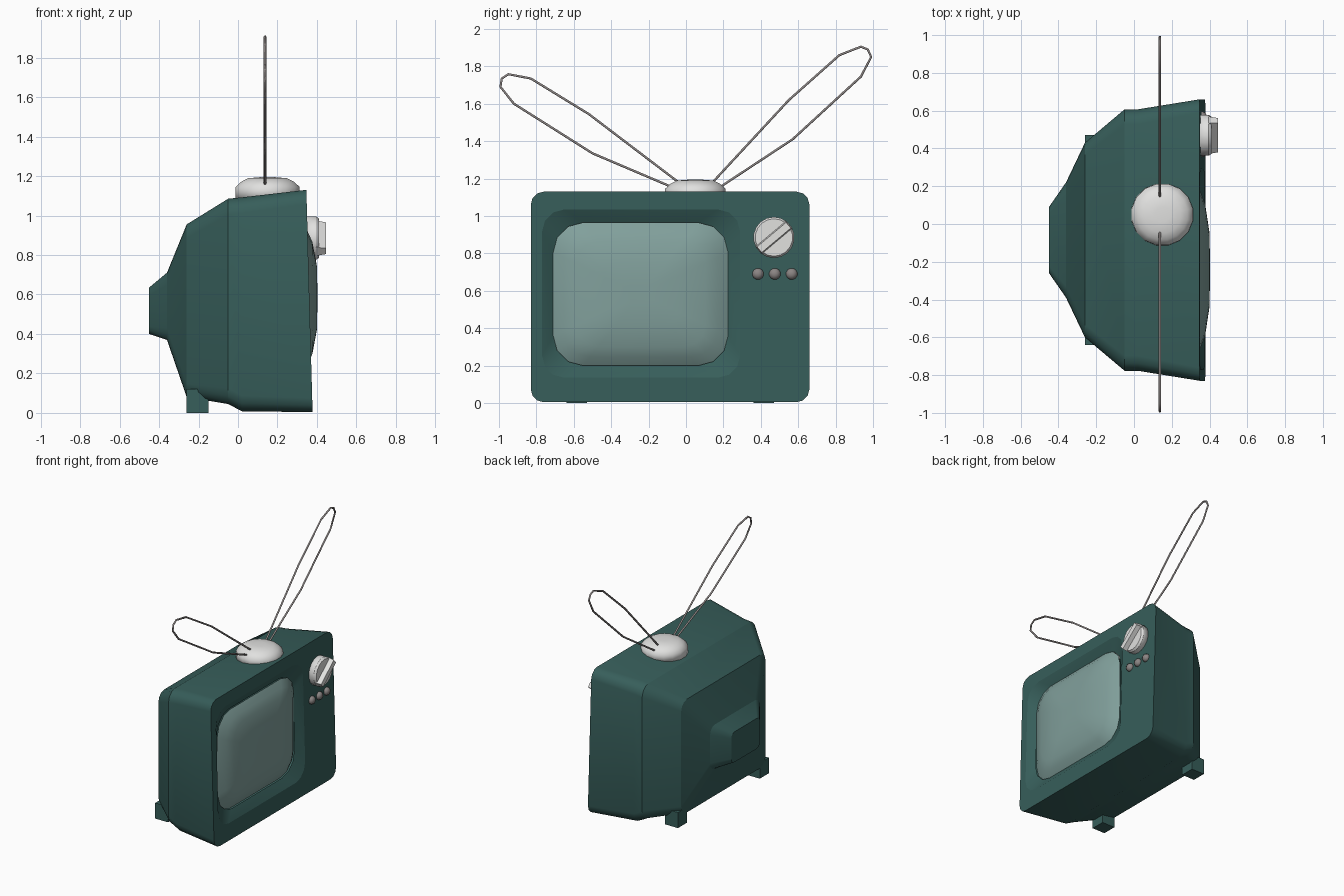
import bpy, bmesh, math
from mathutils import Vector, Matrix

if "Cube" in bpy.data.objects:
    bpy.data.objects.remove(bpy.data.objects["Cube"])


def material(name, rgb):
    m = bpy.data.materials.new(name)
    m.diffuse_color = (*rgb, 1)
    m.use_nodes = True
    m.node_tree.nodes["Principled BSDF"].inputs["Base Color"].default_value = m.diffuse_color
    return m


TEAL = material("teal plastic", (0.038, 0.112, 0.103))
GLASS = material("screen glass", (0.22, 0.35, 0.33))
WHITE = material("white plastic", (0.75, 0.75, 0.74))
GREY = material("grey metal", (0.26, 0.235, 0.23))

CY = -0.085  # centre line of the cabinet in y


def rounded_rect(x, y0, y1, z0, z1, r, lean=0.0, segs=3):
    """Rounded rectangle facing +x; lean tips it back with height."""
    pts = []
    corners = [(y1 - r, z1 - r), (y0 + r, z1 - r), (y0 + r, z0 + r), (y1 - r, z0 + r)]
    for k, (cy, cz) in enumerate(corners):
        for i in range(segs + 1):
            a = math.pi / 2 * (k + i / segs)
            y, z = cy + r * math.cos(a), cz + r * math.sin(a)
            pts.append(Vector((x - lean * z, y, z)))
    return pts


def circle(centre, r, n, axis):
    """Circle around the x or z axis."""
    out = []
    for i in range(n):
        a = math.tau * (i + 0.5) / n
        c, s = r * math.cos(a), r * math.sin(a)
        out.append(Vector(centre) + Vector((0, c, s) if axis == "x" else (c, s, 0)))
    return out


def loft(name, rings, mat, sharp=(), cap_start=True, cap_end=True):
    """Skin a list of equal-length rings; rings listed in sharp stay creased."""
    bm = bmesh.new()
    vs = [[bm.verts.new(p) for p in ring] for ring in rings]
    n = len(rings[0])
    for a, b in zip(vs, vs[1:]):
        for i in range(n):
            j = (i + 1) % n
            bm.faces.new((a[i], a[j], b[j], b[i]))
    if cap_start:
        bm.faces.new(vs[0][::-1])
    if cap_end:
        bm.faces.new(vs[-1])
    for f in bm.faces:
        f.smooth = True
    for k in sharp:
        for i in range(n):
            bm.edges.get((vs[k][i], vs[k][(i + 1) % n])).smooth = False
    bmesh.ops.recalc_face_normals(bm, faces=bm.faces)
    return finish(name, bm, mat)


def finish(name, bm, mat):
    me = bpy.data.meshes.new(name)
    bm.to_mesh(me)
    bm.free()
    me.materials.append(mat)
    ob = bpy.data.objects.new(name, me)
    bpy.context.collection.objects.link(ob)
    return ob


def tapered_box(name, size, taper, matrix, mat):
    """Box whose +z end is scaled by taper, then placed by matrix."""
    bm = bmesh.new()
    bmesh.ops.create_cube(bm, size=1)
    for v in bm.verts:
        t = taper if v.co.z > 0 else (1, 1)
        v.co = Vector((v.co.x * size[0] * t[0], v.co.y * size[1] * t[1], v.co.z * size[2]))
    bm.transform(matrix)
    return finish(name, bm, mat)


# Cabinet: from the tube hump at the back to the recess around the screen
LEAN = 0.028
sections = [  # x, half width, bottom, top, corner radius
    (-0.45, 0.175, 0.40, 0.635, 0.04),
    (-0.36, 0.305, 0.37, 0.71, 0.06),
    (-0.26, 0.515, 0.08, 0.955, 0.07),
    (-0.05, 0.692, 0.045, 1.085, 0.08),
    (0.02, 0.692, 0.008, 1.092, 0.08),
]
rings = [rounded_rect(x, CY - h, CY + h, z0, z1, r) for x, h, z0, z1, r in sections]
rings.append(rounded_rect(0.378, CY - 0.745, CY + 0.745, 0.004, 1.13, 0.07, LEAN))
rings.append(rounded_rect(0.378, -0.77, 0.29, 0.135, 1.035, 0.12, LEAN))
rings.append(rounded_rect(0.335, -0.71, 0.225, 0.20, 0.965, 0.16, LEAN))
loft("cabinet", rings, TEAL, sharp=(0, 1, 2, 3, 5, 6, 7), cap_end=False)

# Bulging screen
edge = rounded_rect(0, -0.71, 0.225, 0.20, 0.965, 0.16)
mid = Vector((0, -0.2425, 0.5825))
bulge = [(1.0, 0.318), (0.88, 0.353), (0.74, 0.377), (0.43, 0.399), (0.15, 0.402)]
loft("screen", [[mid + (p - mid) * s + Vector((x, 0, 0)) for p in edge] for s, x in bulge],
     GLASS, cap_start=False)

# Channel knob with a slanted grip
KY, KZ = 0.47, 0.885
loft("channel_knob", [circle((x, KY, KZ), r, 18, "x")
                      for x, r in ((0.335, 0.11), (0.395, 0.11), (0.41, 0.10))],
     WHITE, sharp=(1, 2))
place = (Matrix.Translation((0.42, KY, KZ)) @ Matrix.Rotation(math.radians(40), 4, "X")
         @ Matrix.Rotation(math.pi / 2, 4, "Y"))
tapered_box("knob_grip", (0.056, 0.212, 0.05), (0.7, 0.96), place, WHITE)

# Three small buttons
for i in range(3):
    y = 0.385 + 0.09 * i
    loft(f"button_{i + 1}", [circle((x, y, 0.69), r, 12, "x")
                             for x, r in ((0.345, 0.031), (0.365, 0.031), (0.378, 0.024), (0.385, 0.01))],
         GREY)

# Rear feet
for side, s in (("left", -1), ("right", 1)):
    m = Matrix.Translation((-0.205, CY + s * 0.5, 0.06))
    tapered_box(f"rear_foot_{side}", (0.11, 0.11, 0.12), (1, 1), m, TEAL)

# Domed antenna base
loft("antenna_base", [circle((0.15, 0.05, z), r, 16, "z")
                      for z, r in ((1.08, 0.167), (1.145, 0.165), (1.172, 0.135),
                                   (1.189, 0.10), (1.194, 0.04))], WHITE)


# Wire loop antennas
def antenna(name, path):
    cu = bpy.data.curves.new(name, "CURVE")
    cu.dimensions = "3D"
    cu.bevel_depth = 0.007
    cu.bevel_resolution = 1
    sp = cu.splines.new("POLY")
    sp.points.add(len(path) - 1)
    for p, (y, z) in zip(sp.points, path):
        p.co = (0.137, y, z, 1)
    cu.materials.append(GREY)
    ob = bpy.data.objects.new(name, cu)
    bpy.context.collection.objects.link(ob)


antenna("antenna_left", [(-0.06, 1.148), (-0.5, 1.335), (-0.92, 1.60), (-0.992, 1.69),
                         (-0.985, 1.735), (-0.95, 1.758), (-0.83, 1.735), (-0.52, 1.545),
                         (0.0, 1.15)])
antenna("antenna_right", [(0.11, 1.145), (0.55, 1.62), (0.82, 1.86), (0.935, 1.905),
                          (0.972, 1.89), (0.99, 1.85), (0.935, 1.745), (0.57, 1.41),
                          (0.16, 1.14)])
